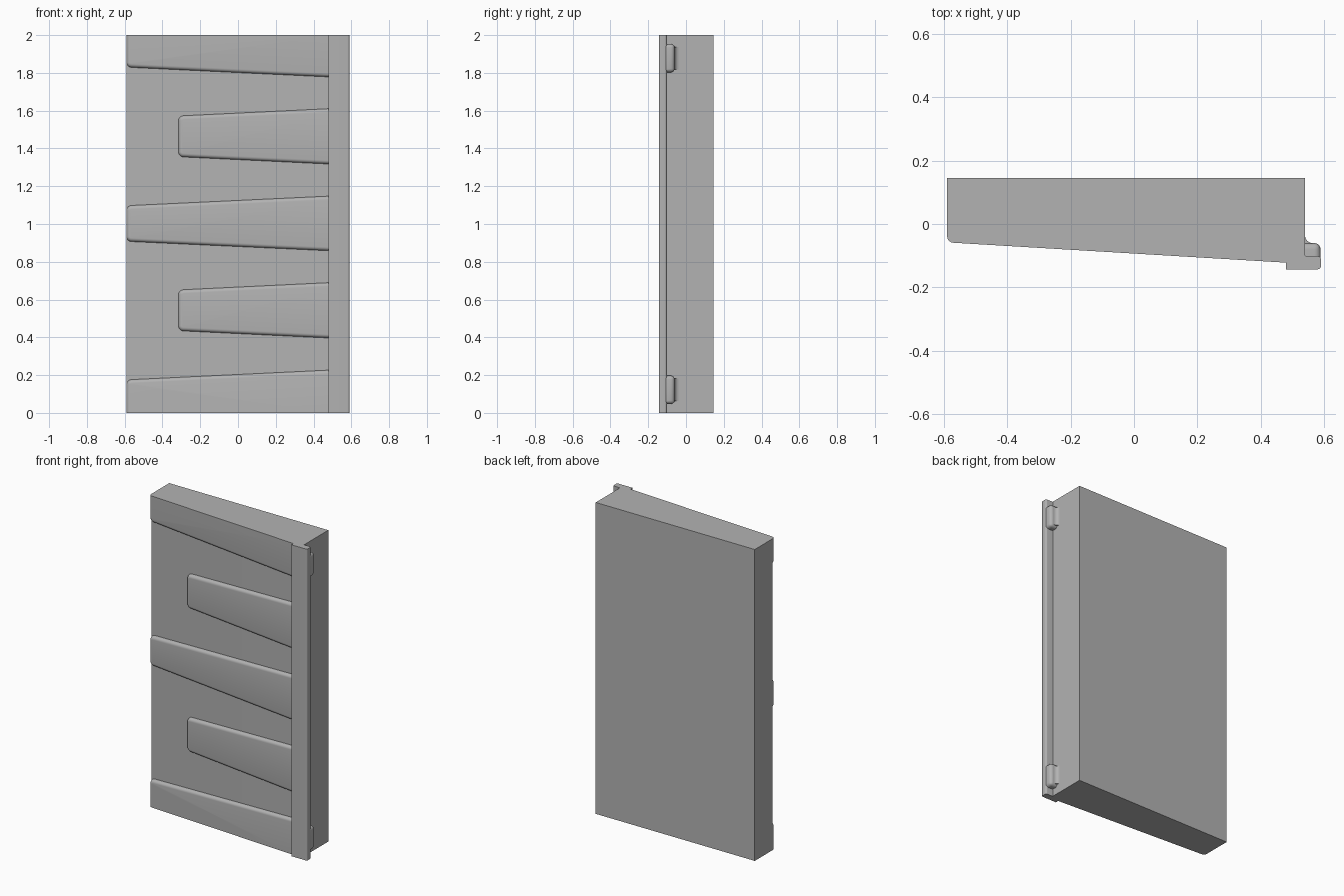
import bpy, bmesh, math

cube = bpy.data.objects.get("Cube")
if cube:
    bpy.data.objects.remove(cube, do_unlink=True)

grey = bpy.data.materials.new("plain grey")
grey.use_nodes = True
colour = (0.45, 0.45, 0.45, 1)
grey.diffuse_color = colour
grey.node_tree.nodes["Principled BSDF"].inputs["Base Color"].default_value = colour

LEFT, RIB_END, SIDE, LIP, BACK, TOP = -0.59, 0.48, 0.54, 0.59, 0.145, 2.0
RISE = 0.022


def front_y(x):
    """Depth of the sloping front face at x."""
    return -0.036 - 0.064 * (x - LEFT) / (RIB_END - LEFT)


def finish(name, bm):
    bmesh.ops.recalc_face_normals(bm, faces=bm.faces)
    mesh = bpy.data.meshes.new(name)
    bm.to_mesh(mesh)
    bm.free()
    ob = bpy.data.objects.new(name, mesh)
    bpy.context.collection.objects.link(ob)
    mesh.materials.append(grey)
    bpy.ops.object.select_all(action="DESELECT")
    ob.select_set(True)
    bpy.context.view_layer.objects.active = ob
    bpy.ops.object.shade_smooth_by_angle(angle=math.radians(35))
    return ob


def loft(a, b):
    """Closed solid between two matching loops."""
    bm = bmesh.new()
    va, vb = [bm.verts.new(p) for p in a], [bm.verts.new(p) for p in b]
    bm.faces.new(va)
    bm.faces.new(vb)
    for i in range(len(va)):
        j = (i + 1) % len(va)
        bm.faces.new((va[i], va[j], vb[j], vb[i]))
    return bm


def prism(profile, z0, z1):
    return loft([(x, y, z0) for x, y in profile], [(x, y, z1) for x, y in profile])


def bevel(bm, edges, radius, segments=5):
    bmesh.ops.bevel(bm, geom=edges, offset=radius, segments=segments,
                    profile=0.5, affect="EDGES", clamp_overlap=True)


def rib(name, x0, low0, high0, low1, high1):
    """Tapered rib with a rounded rim, cut flat at the panel ends."""
    outline = [(x0, low0), (RIB_END + 0.01, low1), (RIB_END + 0.01, high1), (x0, high0)]
    bm = loft([(x, front_y(x) + 0.02, z) for x, z in outline],
              [(x, front_y(x) - RISE, z) for x, z in outline])
    cut = lambda v: v.co.z < 0.001 or v.co.z > TOP - 0.001
    corners = [e for e in bm.edges
               if all(v.co.x < x0 + 0.001 and not cut(v) for v in e.verts)
               and abs(e.verts[0].co.z - e.verts[1].co.z) < 0.001]
    bevel(bm, corners, 0.025)
    raised = lambda v: v.co.y < front_y(v.co.x) - RISE / 2
    rim = [e for e in bm.edges if all(raised(v) for v in e.verts)
           and not all(cut(v) for v in e.verts)
           and not all(v.co.x > RIB_END for v in e.verts)]
    bevel(bm, rim, 0.019)
    finish(name, bm)


# Main wedge-shaped panel
finish("panel", prism([(LEFT, BACK), (LEFT, front_y(LEFT)), (RIB_END, front_y(RIB_END)),
                       (SIDE, front_y(RIB_END)), (SIDE, BACK)], 0, TOP))

# Long ribs reach the left edge, short ribs stop early
rib("bottom_rib", LEFT, 0, 0.175, 0, 0.227)
rib("middle_rib", LEFT, 0.908, 1.097, 0.858, 1.148)
rib("top_rib", LEFT, 1.83, TOP, 1.778, TOP)
for name, z in (("lower_short_rib", 0.543), ("upper_short_rib", 1.464)):
    rib(name, -0.315, z - 0.108, z + 0.108, z - 0.147, z + 0.147)

# Overhanging edge strip with softened outer edges
bm = prism([(RIB_END, -0.143), (LIP, -0.143), (LIP, -0.102), (RIB_END, -0.098)], 0, TOP)
bevel(bm, [e for e in bm.edges if all(v.co.x > LIP - 0.001 for v in e.verts)
           and abs(e.verts[0].co.z - e.verts[1].co.z) > 1], 0.01)
finish("edge_strip", bm)

# Rounded lugs behind the strip, each with a concave fillet to the panel side
r = 0.024
fillet = [(SIDE - 0.005, -0.065), (SIDE - 0.005, -0.06 + r)]
for i in range(7):
    a = math.pi + i * math.pi / 12
    fillet.append((SIDE + r + r * math.cos(a), -0.06 + r + r * math.sin(a)))
fillet.append((SIDE + r, -0.065))
for name, z in (("lower", 0.122), ("upper", 1.878)):
    bm = prism([(SIDE - 0.04, -0.12), (LIP - 0.001, -0.12),
                (LIP - 0.001, -0.06), (SIDE - 0.04, -0.06)], z - 0.075, z + 0.075)
    bevel(bm, [e for e in bm.edges if all(v.co.y > -0.07 for v in e.verts)
               or all(v.co.x > LIP - 0.01 for v in e.verts)], 0.02)
    finish(name + "_lug", bm)
    finish(name + "_lug_fillet", prism(fillet, z - 0.06, z + 0.06))
